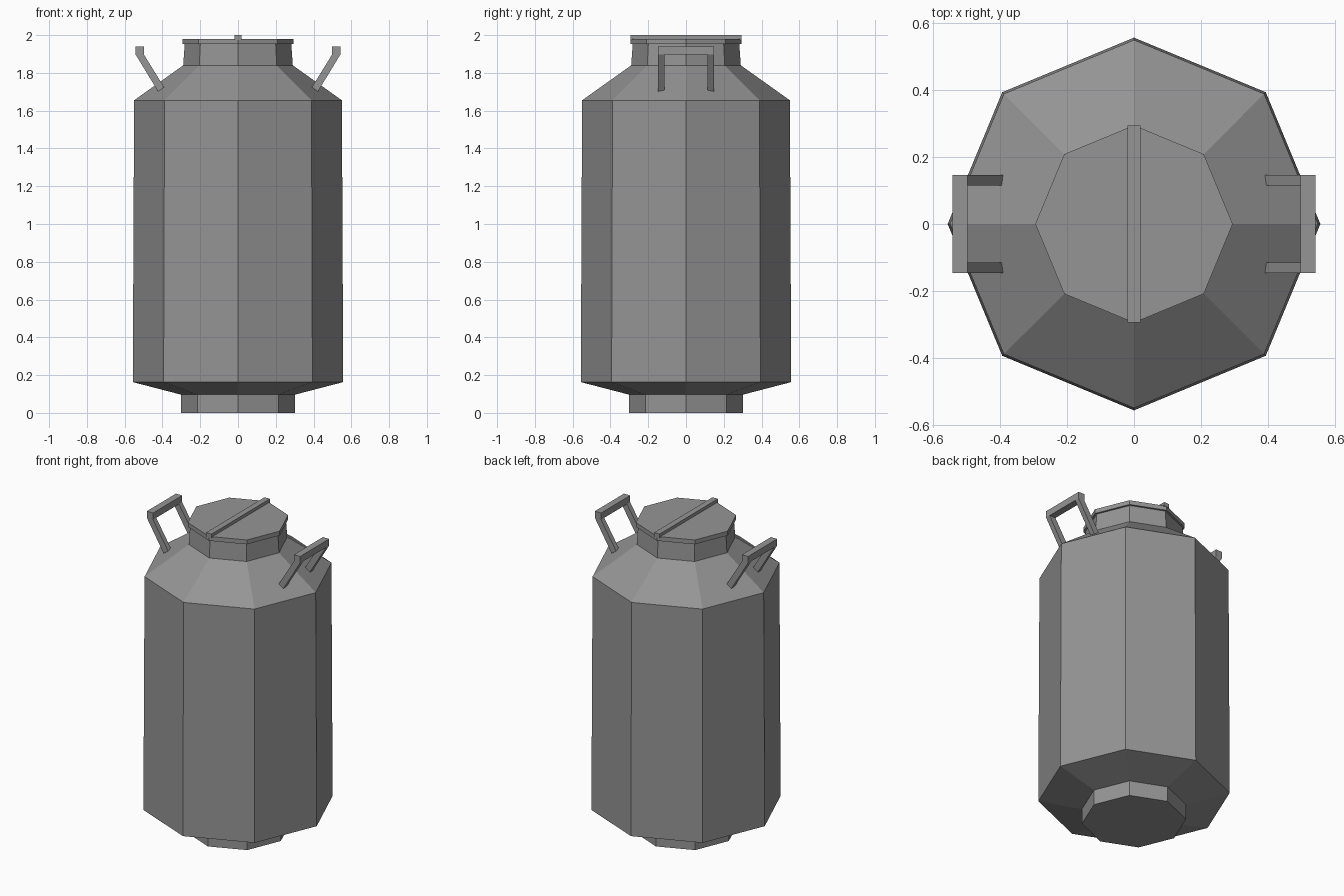
import bpy, bmesh, math

if "Cube" in bpy.data.objects:
    bpy.data.objects.remove(bpy.data.objects["Cube"])

steel = bpy.data.materials.new("grey_steel")
steel.diffuse_color = (0.30, 0.30, 0.30, 1)
steel.use_nodes = True
steel.node_tree.nodes["Principled BSDF"].inputs["Base Color"].default_value = steel.diffuse_color


def finish(name, bm):
    bmesh.ops.recalc_face_normals(bm, faces=bm.faces)
    me = bpy.data.meshes.new(name)
    bm.to_mesh(me)
    bm.free()
    me.materials.append(steel)
    ob = bpy.data.objects.new(name, me)
    bpy.context.collection.objects.link(ob)
    return ob


def lathe(name, profile, n=8):
    """Closed octagonal solid from (radius, z) rings."""
    bm = bmesh.new()
    rings = [[bm.verts.new((r * math.cos(math.tau * i / n), r * math.sin(math.tau * i / n), z))
              for i in range(n)] for r, z in profile]
    for a, b in zip(rings, rings[1:]):
        for i in range(n):
            j = (i + 1) % n
            bm.faces.new((a[i], a[j], b[j], b[i]))
    bm.faces.new(rings[0])
    bm.faces.new(rings[-1])
    return finish(name, bm)


def extrude_xz(bm, points, y0, y1):
    """Solid from an x/z outline extruded along y."""
    a = [bm.verts.new((x, y0, z)) for x, z in points]
    b = [bm.verts.new((x, y1, z)) for x, z in points]
    bm.faces.new(a)
    bm.faces.new(b)
    for i in range(len(a)):
        j = (i + 1) % len(a)
        bm.faces.new((a[i], a[j], b[j], b[i]))


# Can body: foot, flared base, barrel, shoulder and neck
lathe("can_body", [(0.303, 0), (0.303, 0.097), (0.557, 0.163), (0.55, 1.655),
                   (0.29, 1.84), (0.282, 1.955)])

# Lid and the bar across it
lathe("lid", [(0.295, 1.952), (0.295, 1.98)])
bm = bmesh.new()
extrude_xz(bm, [(-0.019, 1.975), (0.019, 1.975), (0.019, 2.0), (-0.019, 2.0)], -0.295, 0.295)
finish("lid_bar", bm)

# Carrying handles: grip and two bent legs on each side
for side, s in (("left", -1), ("right", 1)):
    bm = bmesh.new()
    grip = [(0.542, 1.94), (0.498, 1.94), (0.498, 1.897), (0.542, 1.897)]
    leg = [(0.542, 1.897), (0.498, 1.897), (0.39, 1.722), (0.422, 1.7)]
    extrude_xz(bm, [(s * x, z) for x, z in grip], -0.147, 0.147)
    for y in (-0.147, 0.115):
        extrude_xz(bm, [(s * x, z) for x, z in leg], y, y + 0.032)
    finish(side + "_handle", bm)
